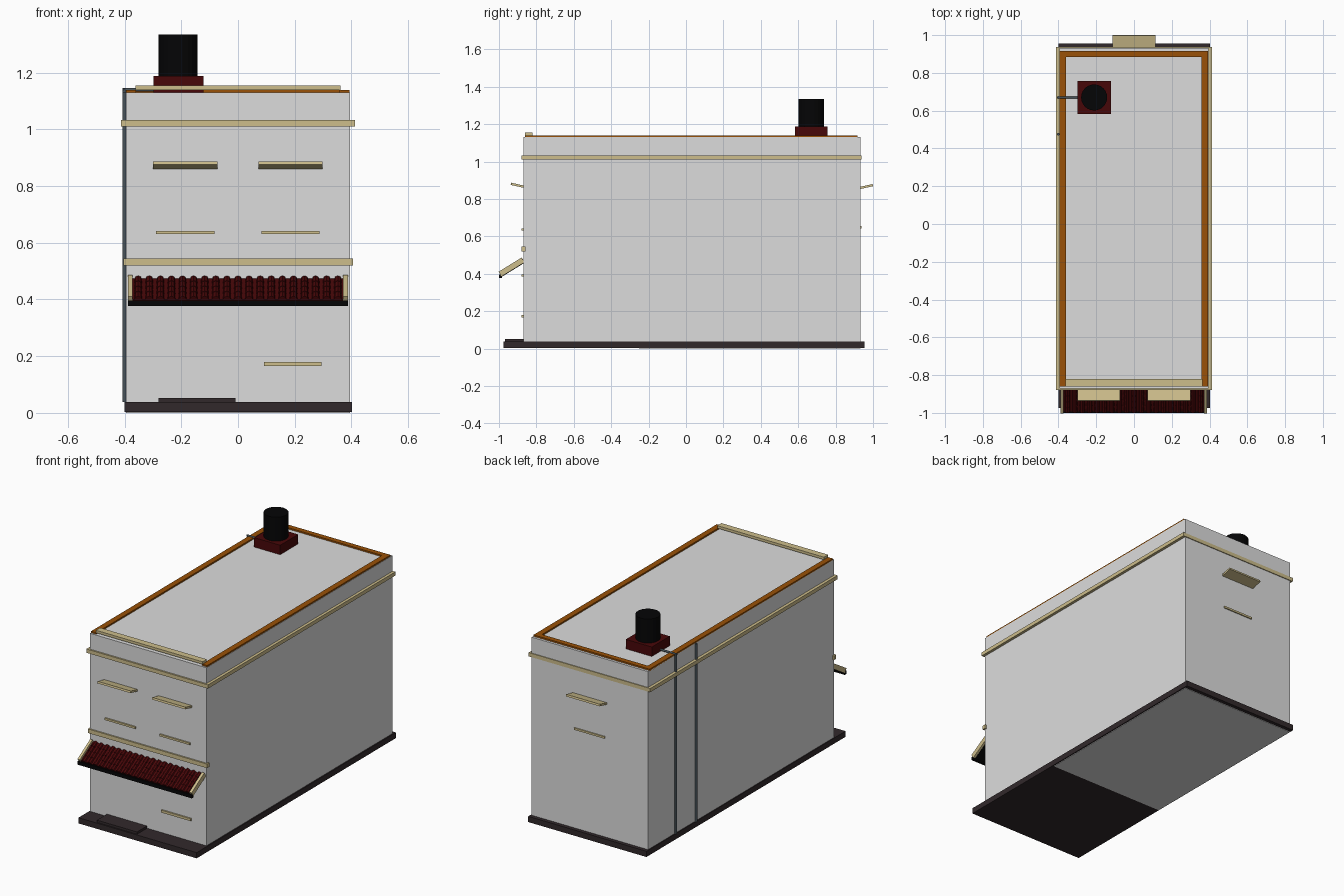
import bpy, bmesh, math
from mathutils import Matrix, Vector

if "Cube" in bpy.data.objects:
    bpy.data.objects.remove(bpy.data.objects["Cube"], do_unlink=True)


def material(name, r, g, b):
    m = bpy.data.materials.new(name)
    m.use_nodes = True
    m.diffuse_color = (r, g, b, 1)
    m.node_tree.nodes["Principled BSDF"].inputs["Base Color"].default_value = (r, g, b, 1)
    return m


WALL = material("pale plaster", 0.72, 0.72, 0.72)
CREAM = material("cream stone", 0.61, 0.51, 0.26)
BROWN = material("orange brown", 0.32, 0.083, 0.002)
RED = material("dark red clay", 0.064, 0.002, 0.0025)
DARK = material("dark pavement", 0.031, 0.022, 0.024)
BLACK = material("black", 0.0015, 0.0015, 0.0018)
PIPE = material("grey metal", 0.066, 0.088, 0.102)


def finish(name, bm, mat):
    mesh = bpy.data.meshes.new(name)
    bm.to_mesh(mesh)
    bm.free()
    mesh.materials.append(mat)
    ob = bpy.data.objects.new(name, mesh)
    bpy.context.collection.objects.link(ob)
    return ob


def box(name, mat, x, y, z, tilt=0.0):
    """Box from (min, max) ranges, optionally tilted about its own x axis."""
    bm = bmesh.new()
    size = [r[1] - r[0] for r in (x, y, z)]
    centre = Vector([(r[0] + r[1]) / 2 for r in (x, y, z)])
    m = Matrix.Translation(centre) @ Matrix.Rotation(tilt, 4, 'X') @ Matrix.Diagonal((*size, 1))
    bmesh.ops.create_cube(bm, size=1, matrix=m)
    return finish(name, bm, mat)


def add_rod(bm, a, b, r1, r2, sides):
    a, b = Vector(a), Vector(b)
    d = b - a
    m = Matrix.Translation((a + b) / 2) @ d.to_track_quat('Z', 'Y').to_matrix().to_4x4()
    bmesh.ops.create_cone(bm, cap_ends=True, segments=sides, radius1=r1, radius2=r2,
                          depth=d.length, matrix=m)


def rod(name, mat, a, b, r, sides=12):
    bm = bmesh.new()
    add_rod(bm, a, b, r, r, sides)
    return finish(name, bm, mat)


# Ground slab with pale underside panel, doorstep and main block
box("base_slab", DARK, (-0.4, 0.402), (-0.975, 0.955), (0.003, 0.038))
box("underside_panel", WALL, (-0.395, 0.395), (-0.25, 0.932), (0, 0.006))
box("doorstep", DARK, (-0.28, -0.008), (-0.967, -0.87), (0.038, 0.052))
box("main_walls", WALL, (-0.395, 0.395), (-0.87, 0.932), (0.03, 1.13))

# Roof edging and front parapet cap
for side, x in (("right", (-0.395, -0.36)), ("left", (0.357, 0.393))):
    box(side + "_roof_edging", BROWN, x, (-0.86, 0.917), (1.125, 1.139))
box("back_roof_edging", BROWN, (-0.36, 0.357), (0.885, 0.917), (1.125, 1.139))
box("front_parapet_cap", CREAM, (-0.362, 0.362), (-0.86, -0.82), (1.138, 1.154))

# Cornice ring round all four walls
CORNICE_Z = (1.01, 1.033)
box("front_cornice", CREAM, (-0.413, 0.412), (-0.88, -0.865), CORNICE_Z)
box("back_cornice", CREAM, (-0.413, 0.412), (0.925, 0.937), CORNICE_Z)
box("right_cornice", CREAM, (-0.413, -0.39), (-0.865, 0.925), CORNICE_Z)
box("left_cornice", CREAM, (0.39, 0.412), (-0.865, 0.925), CORNICE_Z)
box("shop_fascia", CREAM, (-0.404, 0.405), (-0.879, -0.857), (0.52, 0.545))

# Window hoods, rising outward, and sills
TILT = 0.22
for side, cx in (("right", -0.186), ("left", 0.185)):
    box(side + "_window_hood", CREAM, (cx - 0.113, cx + 0.113), (-0.937, -0.865),
        (0.867, 0.879), -TILT)
    box(side + "_window_sill", CREAM, (cx - 0.103, cx + 0.103), (-0.879, -0.865),
        (0.63, 0.642))
box("back_window_hood", CREAM, (-0.115, 0.115), (0.927, 1.0), (0.86, 0.872), TILT)
box("back_window_sill", CREAM, (-0.103, 0.103), (0.925, 0.939), (0.643, 0.655))
box("shop_window_sill", CREAM, (0.092, 0.294), (-0.879, -0.865), (0.165, 0.18))
box("shop_window_lintel", CREAM, (0.092, 0.294), (-0.879, -0.865), (0.384, 0.396))

# Sloping tiled awning
SLOPE = math.atan2(0.08, 0.13)
box("awning_underside", BLACK, (-0.373, 0.373), (-1.0, -0.86), (0.418, 0.426), SLOPE)
box("awning_bed", RED, (-0.372, 0.372), (-1.0, -0.86), (0.426, 0.438), SLOPE)
for side, x in (("right", (-0.388, -0.372)), ("left", (0.37, 0.387))):
    box(side + "_awning_rail", CREAM, x, (-1.005, -0.86), (0.421, 0.451), SLOPE)
box("awning_front_bar", BLACK, (-0.388, 0.387), (-1.0, -0.984), (0.376, 0.397))

# Overlapping courses of slightly tapered ridge tiles
bm = bmesh.new()
columns, courses = 19, 4
top, bottom = Vector((0, -0.87, 0.473)), Vector((0, -0.993, 0.399))
for i in range(columns):
    offset = Vector((-0.352 + i * 0.704 / (columns - 1), 0, 0))
    for j in range(courses):
        a = top.lerp(bottom, j / courses) + offset
        b = top.lerp(bottom, (j + 1) / courses) + offset
        add_rod(bm, a, b, 0.0125, 0.0145, 8)
finish("awning_tiles", bm, RED)

# Chimney
CX, CY = -0.211, 0.67
box("chimney_base", RED, (CX - 0.087, CX + 0.089), (CY - 0.087, CY + 0.087), (1.125, 1.188))
rod("chimney_pot", BLACK, (CX, CY, 1.18), (CX, CY, 1.335), 0.069, 24)

# Drain pipes on the right wall
PX = -0.401
rod("chimney_downpipe", PIPE, (PX, CY, 0.038), (PX, CY, 1.142), 0.007)
rod("chimney_crosspipe", PIPE, (PX - 0.007, CY, 1.139), (CX - 0.08, CY, 1.139), 0.006)
rod("roof_downpipe", PIPE, (PX, 0.475, 0.038), (PX, 0.475, 1.13), 0.007)
